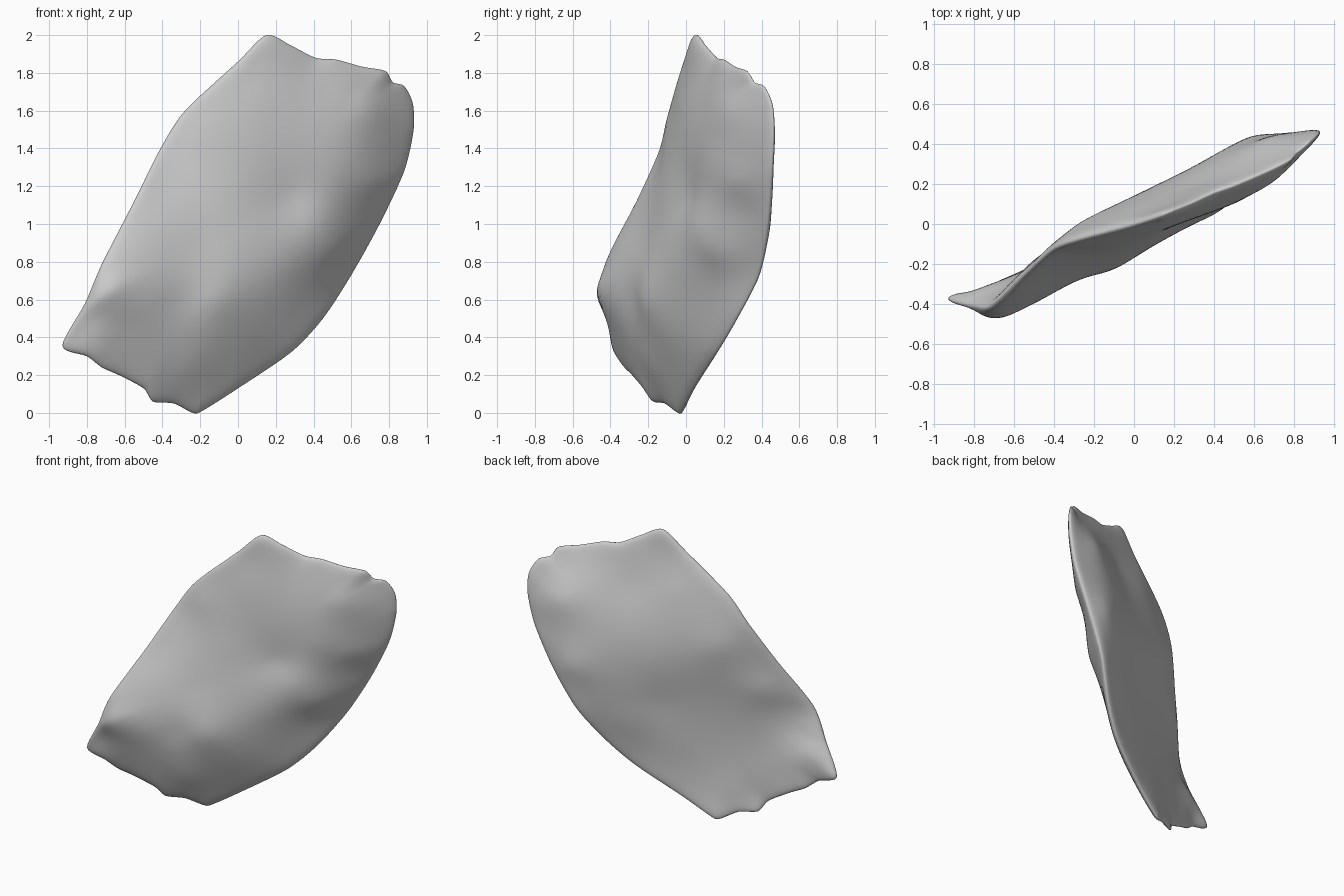
import bpy, bmesh, math
from mathutils import Vector

if "Cube" in bpy.data.objects:
    bpy.data.objects.remove(bpy.data.objects["Cube"])

# Rim of the shard: x, z, y around the broken outline, clockwise from the top
RIM = [(.15, 2, .05), (.28, 1.945, .1), (.41, 1.88, .16), (.52, 1.87, .2), (.66, 1.832, .26),
       (.78, 1.81, .32), (.82, 1.75, .36), (.88, 1.73, .41), (.925, 1.64, .45), (.93, 1.5, .46),
       (.88, 1.28, .45), (.75, 1.0, .43), (.6, .73, .38), (.45, .5, .265), (.28, .32, .16),
       (0, .13, .04), (-.19, .01, -.02), (-.24, 0, -.04), (-.34, .05, -.11), (-.45, .06, -.17),
       (-.5, .13, -.22), (-.63, .2, -.28), (-.72, .24, -.32), (-.8, .3, -.36), (-.93, .355, -.375),
       (-.81, .58, -.41), (-.72, .79, -.41), (-.55, 1.12, -.25), (-.41, 1.4, -.125),
       (-.28, 1.6, -.075), (0, 1.86, 0)]
# Interior relief: x, z, y
FRONT = [(-.67, .68, -.45), (-.6, .47, -.375), (-.45, .62, -.355), (-.28, .6, -.265),
         (-.1, .6, -.21), (-.25, .25, -.17), (.1, .67, -.09), (.25, .76, .0), (.1, .4, -.02),
         (.42, 1.0, .075), (.56, 1.3, .15), (.71, 1.6, .24), (.72, 1.22, .29), (.52, .85, .19),
         (.28, 1.14, .04), (0, 1.2, -.085), (-.2, 1.5, -.09), (.1, 1.65, -.01), (.4, 1.6, .095),
         (-.5, .95, -.31), (-.2, .9, -.2), (-.74, .42, -.385), (-.76, .6, -.435)]
BACK = [(.6, 1.05, .425), (.3, 1.1, .275), (.1, 1.14, .175), (-.28, 1.25, -.015), (.3, 1.6, .18),
        (.67, 1.5, .41), (0, 1.6, .07), (-.3, .9, -.075), (0, .5, .055), (.3, .65, .23),
        (-.5, .95, -.195), (-.3, .22, -.1), (-.5, .5, -.23), (-.76, .5, -.345), (.1, .8, .13)]
CENTRE = Vector((0, 1.0))
STEPS, RINGS = 6, 32


def spline(pts, steps):
    """Closed smooth curve through the points."""
    out, n = [], len(pts)
    p = [Vector(q) for q in pts]
    for i in range(n):
        a, b, c, d = (p[(i + k) % n] for k in (-1, 0, 1, 2))
        for s in range(steps):
            t = s / steps
            out.append(b + .4 * t * (1 - t) ** 2 * (c - a) - .4 * t * t * (1 - t) * (d - b)
                       + (c - b) * t * t * (3 - 2 * t))
    return out


def kernel(ax, az, bx, bz):
    return math.sqrt((ax - bx) ** 2 + (az - bz) ** 2 + .006)


def fit(points):
    """Smooth relief through scattered points (radial basis, Gaussian elimination)."""
    base = lambda x, z: .47 * x - .02
    n = len(points)
    m = [[kernel(p[0], p[1], q[0], q[1]) for q in points] + [p[2] - base(p[0], p[1])] for p in points]
    for c in range(n):
        r = max(range(c, n), key=lambda k: abs(m[k][c]))
        m[c], m[r] = m[r], m[c]
        for k in range(n):
            if k != c:
                f = m[k][c] / m[c][c]
                m[k] = [u - f * v for u, v in zip(m[k], m[c])]
    w = [m[i][n] / m[i][i] for i in range(n)]
    return lambda x, z: base(x, z) + sum(wi * kernel(x, z, p[0], p[1]) for wi, p in zip(w, points))


# Shard: two relief faces sharing one rounded rim
rim = spline(RIM, STEPS)
n = len(rim)
bm = bmesh.new()
edge = [bm.verts.new((p.x, p.z, p.y)) for p in rim]
for points, side in ((FRONT, -1), (BACK, 1)):
    relief = fit(RIM + points)
    outer = edge
    for k in range(RINGS - 1, 0, -1):
        t = math.sin(k / RINGS * math.pi / 2)
        swell = (.015 + .018 * t ** 8) * math.sqrt(1 - t ** 14)
        ring = []
        for p in rim:
            x, z = CENTRE.lerp(Vector((p.x, p.y)), t)
            y = relief(x, z) + (p.z - relief(p.x, p.y)) * t ** 8 + side * swell
            ring.append(bm.verts.new((x, y, z)))
        for i in range(n):
            j = (i + 1) % n
            bm.faces.new((outer[i], outer[j], ring[j], ring[i]))
        outer = ring
    hub = bm.verts.new((CENTRE.x, relief(*CENTRE) + side * .015, CENTRE.y))
    for i in range(n):
        bm.faces.new((outer[i], outer[(i + 1) % n], hub))
bmesh.ops.recalc_face_normals(bm, faces=bm.faces)
for f in bm.faces:
    f.smooth = True
mesh = bpy.data.meshes.new("stone_shard")
bm.to_mesh(mesh)
bm.free()
bpy.context.collection.objects.link(bpy.data.objects.new("stone_shard", mesh))
